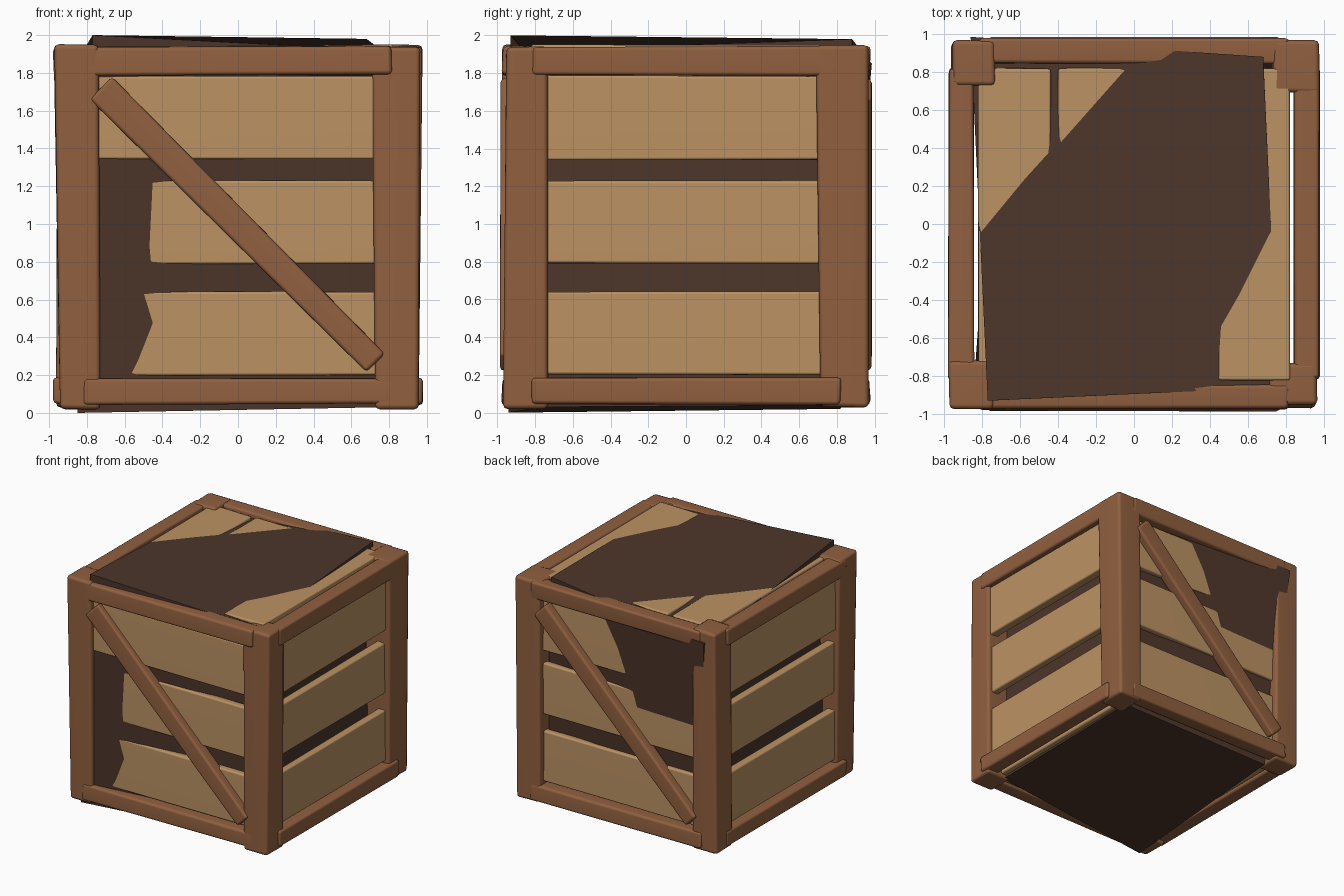
import bpy, bmesh, math, random
from mathutils import Vector, Matrix

if "Cube" in bpy.data.objects:
    bpy.data.objects.remove(bpy.data.objects["Cube"])

random.seed(4)


def material(name, rgb):
    m = bpy.data.materials.new(name)
    m.diffuse_color = (*rgb, 1)
    m.use_nodes = True
    m.node_tree.nodes["Principled BSDF"].inputs["Base Color"].default_value = m.diffuse_color
    return m


FRAME = material("frame_wood", (0.28, 0.117, 0.05))
PLANK = material("plank_wood", (0.50, 0.29, 0.125))
DARK = material("dark_interior", (0.073, 0.037, 0.024))


def hexa(name, bottom, top, mat, bevel=0.0, wobble=0.0, matrix=None):
    """Six-sided block from four bottom and four top corners (counter-clockwise)."""
    bm = bmesh.new()
    v = []
    for p in list(bottom) + list(top):
        q = Vector(p) + Vector([random.uniform(-wobble, wobble) for _ in range(3)])
        v.append(bm.verts.new(matrix @ q if matrix else q))
    bm.faces.new(v[3::-1])
    bm.faces.new(v[4:])
    for i in range(4):
        j = (i + 1) % 4
        bm.faces.new((v[i], v[j], v[j + 4], v[i + 4]))
    me = bpy.data.meshes.new(name)
    bm.to_mesh(me)
    bm.free()
    me.materials.append(mat)
    ob = bpy.data.objects.new(name, me)
    bpy.context.collection.objects.link(ob)
    if bevel:
        mod = ob.modifiers.new("soft_edges", 'BEVEL')
        mod.width = bevel
        mod.segments = 2
        mod.limit_method = 'NONE'
        for poly in me.polygons:
            poly.use_smooth = True
        wn = ob.modifiers.new("normals", 'WEIGHTED_NORMAL')
        wn.keep_sharp = True
    return ob


def rect(x0, x1, y0, y1, z):
    return [(x0, y0, z), (x1, y0, z), (x1, y1, z), (x0, y1, z)]


def board(name, x, y, z, mat, bevel=0.02, wobble=0.005, matrix=None):
    return hexa(name, rect(*x, *y, z[0]), rect(*x, *y, z[1]), mat, bevel, wobble, matrix)


# Slightly crooked dark inner box that pokes through the boards
hexa("inner_box",
     [(-0.85, -0.94, 0.0), (0.77, -0.76, 0.03), (0.78, 0.82, 0.04), (-0.72, 0.82, 0.02)],
     [(-0.77, -0.93, 2.0), (0.76, -0.86, 1.92), (0.68, 0.88, 1.98), (-0.86, 0.985, 1.85)],
     DARK)

# Corner posts, each leaning a little: bottom rectangle then top rectangle
posts = {
    "front_left_post": ((-0.945, -0.73, -0.965, -0.72), (-0.975, -0.74, -0.975, -0.72), 0.02, 1.95),
    "front_right_post": ((0.73, 0.955, -0.97, -0.73), (0.71, 0.965, -0.955, -0.73), 0.02, 1.94),
    "back_right_post": ((0.73, 0.955, 0.71, 0.965), (0.73, 0.975, 0.69, 0.97), 0.03, 1.95),
    "back_left_post": ((-0.96, -0.73, 0.73, 0.96), (-0.955, -0.73, 0.73, 0.965), 0.03, 1.945),
}
for name, (b, t, z0, z1) in posts.items():
    hexa(name, rect(*b, z0), rect(*t, z1), FRAME, 0.025, 0.004)

# Wall panels: built as the front one, then turned onto each side
for name, turn in (("front", 0), ("right", 90), ("back", 180), ("left", 270)):
    M = Matrix.Rotation(math.radians(turn), 4, 'Z')
    board(name + "_top_rail", (-0.815, 0.815), (-0.975, -0.845), (1.79, 1.94), FRAME, 0.02, 0.006, M)
    board(name + "_bottom_rail", (-0.82, 0.82), (-0.975, -0.845), (0.045, 0.185), FRAME, 0.02, 0.006, M)
    for i, (z0, z1, y) in enumerate(((0.20, 0.64, -0.92), (0.79, 1.23, -0.92), (1.34, 1.785, -0.935))):
        if name == "back":
            y = -0.915
        board(f"{name}_plank_{i + 1}", (-0.80, 0.80), (y, -0.85), (z0, z1), PLANK, 0.014, 0.004, M)

# Diagonal braces on front and back
for name, turn in (("front", 0), ("back", 180)):
    M = (Matrix.Rotation(math.radians(turn), 4, 'Z')
         @ Matrix.Translation((0, 0, 0.99)) @ Matrix.Rotation(math.radians(45), 4, 'Y'))
    hexa(name + "_brace",
         [(-1.03, -0.985, -0.08), (1.03, -0.985, -0.066), (1.03, -0.88, -0.066), (-1.03, -0.88, -0.08)],
         [(-1.03, -0.985, 0.085), (1.03, -0.985, 0.07), (1.03, -0.88, 0.07), (-1.03, -0.88, 0.085)],
         FRAME, 0.02, 0.003, M)

# Lid and floor planks
for name, z in (("lid", (1.87, 1.93)), ("floor", (0.05, 0.11))):
    for i, x in enumerate((-0.63, -0.21, 0.21, 0.63)):
        board(f"{name}_plank_{i + 1}", (x - 0.19, x + 0.19), (-0.82, 0.82),
              (z[0], z[1] + (0.02 if i == 3 and name == "lid" else 0)), PLANK, 0.014, 0.004)
